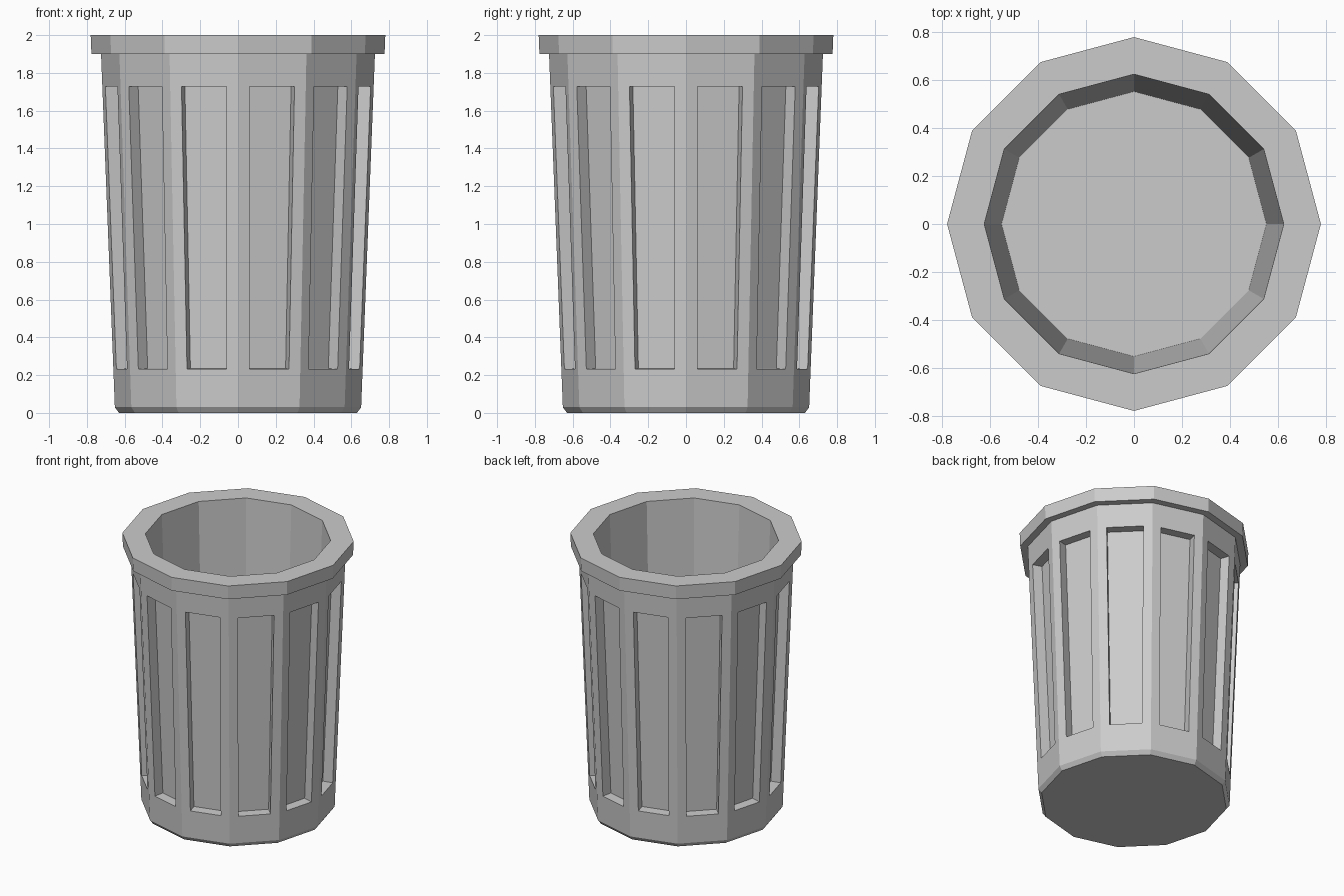
import bpy, bmesh
from math import cos, sin, pi

if "Cube" in bpy.data.objects:
    bpy.data.objects.remove(bpy.data.objects["Cube"])

SIDES = 12


def wall_radius(z):
    """Tapered outer wall."""
    return 0.652 + (z - 0.03) * (0.725 - 0.652) / 1.87


# Profile (radius, z): base bevel, outer wall, rim, inner wall, floor
profile = [(0.63, 0.0), (wall_radius(0.03), 0.03),
           (wall_radius(0.17), 0.17), (wall_radius(1.79), 1.79),
           (wall_radius(1.9), 1.9), (0.776, 1.9), (0.78, 2.0),
           (0.625, 2.0), (0.553, 0.07)]
PANEL_BAND = 2  # profile segment that carries the recessed panels

bm = bmesh.new()
rings = [[bm.verts.new((r * cos(2 * pi * i / SIDES), r * sin(2 * pi * i / SIDES), z))
          for i in range(SIDES)] for r, z in profile]

panels = []
for k, (low, high) in enumerate(zip(rings, rings[1:])):
    for i in range(SIDES):
        j = (i + 1) % SIDES
        face = bm.faces.new((low[i], low[j], high[j], high[i]))
        if k == PANEL_BAND:
            panels.append(face)

# Underside and inside floor
bm.faces.new(rings[0][::-1])
bm.faces.new(rings[-1])
bm.normal_update()

# Recessed panels: border first, then sink straight in
bmesh.ops.inset_individual(bm, faces=panels, thickness=0.062, use_even_offset=True)
bm.normal_update()
bmesh.ops.inset_individual(bm, faces=panels, thickness=0.0, depth=-0.07)
bm.normal_update()

mesh = bpy.data.meshes.new("trash_bin")
bm.to_mesh(mesh)
bm.free()
bpy.context.collection.objects.link(bpy.data.objects.new("trash_bin", mesh))
